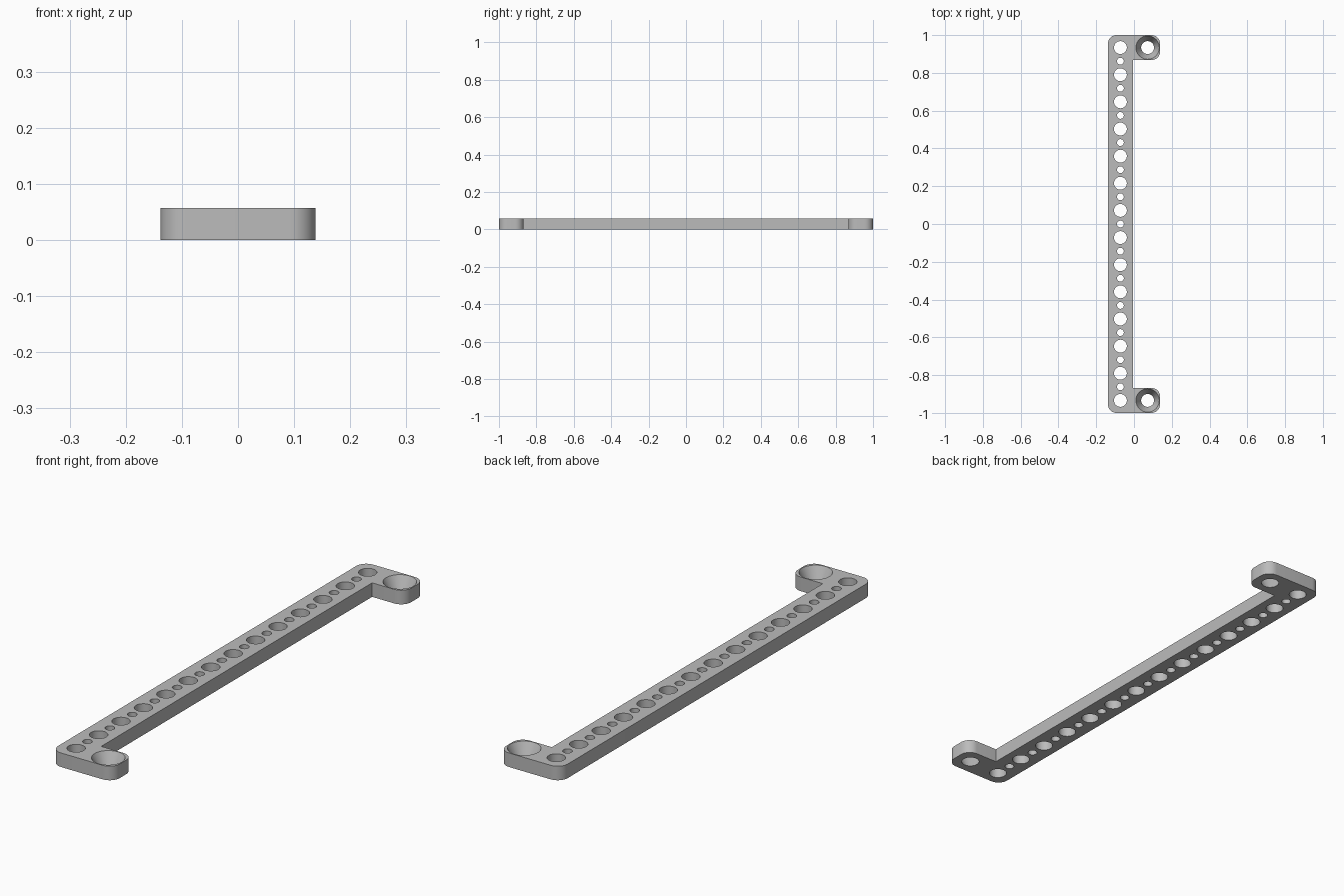
import bpy
import bmesh
from math import cos, sin, pi, radians
from mathutils import Matrix

cube = bpy.data.objects.get("Cube")
if cube:
    bpy.data.objects.remove(cube, do_unlink=True)

HEIGHT = 0.057
HALF_X, HALF_Y = 0.138, 1.0
PITCH = 2 * 0.934 / 13          # spacing of the large holes
WIDTH = 0.132                   # width of the bar and of the end tabs
HOLE_X = HALF_X - WIDTH / 2     # hole centre line, mirrored for the tabs
CORNER = 0.045
LARGE, SMALL, SINK = 0.034, 0.018, 0.062

grey = bpy.data.materials.new("grey plastic")
grey.use_nodes = True
grey.diffuse_color = (0.5, 0.5, 0.5, 1)
grey.node_tree.nodes["Principled BSDF"].inputs["Base Color"].default_value = (0.5, 0.5, 0.5, 1)


def make_object(name, bm):
    mesh = bpy.data.meshes.new(name)
    bm.to_mesh(mesh)
    bm.free()
    obj = bpy.data.objects.new(name, mesh)
    bpy.context.collection.objects.link(obj)
    mesh.materials.append(grey)
    return obj


def arc(x, y, start, steps=10):
    """Quarter circle, counter-clockwise, from the start angle in degrees."""
    angles = [radians(start) + pi / 2 * i / steps for i in range(steps + 1)]
    return [(x + CORNER * cos(a), y + CORNER * sin(a)) for a in angles]


# Bracket outline: long bar with a rounded tab at each end
cx, cy = HALF_X - CORNER, HALF_Y - CORNER
inner_x, inner_y = WIDTH - HALF_X, HALF_Y - WIDTH
outline = (arc(-cx, -cy, 180) + arc(cx, -cy, 270) + arc(cx, -inner_y - CORNER, 0)
           + [(inner_x, -inner_y), (inner_x, inner_y)]
           + arc(cx, inner_y + CORNER, 270) + arc(cx, cy, 0) + arc(-cx, cy, 90))
bm = bmesh.new()
base = bm.faces.new([bm.verts.new((x, y, 0)) for x, y in outline])
lifted = bmesh.ops.extrude_face_region(bm, geom=[base])["geom"]
bmesh.ops.translate(bm, vec=(0, 0, HEIGHT),
                    verts=[v for v in lifted if isinstance(v, bmesh.types.BMVert)])
bmesh.ops.recalc_face_normals(bm, faces=bm.faces)
bracket = make_object("mounting_bracket", bm)

# Cutters for the row of holes and the two countersunk tab holes
bm = bmesh.new()


def add_cutter(x, y, bottom, top):
    """Cone through the plate with the given radii at its two faces."""
    slope = (top - bottom) / HEIGHT
    extra = 0.02
    bmesh.ops.create_cone(bm, cap_ends=True, segments=40,
                          radius1=bottom - slope * extra, radius2=top + slope * extra,
                          depth=HEIGHT + 2 * extra,
                          matrix=Matrix.Translation((x, y, HEIGHT / 2)))


for i in range(27):
    radius = SMALL if i % 2 else LARGE
    add_cutter(-HOLE_X, (i - 13) * PITCH / 2, radius, radius)
for side in (-1, 1):
    add_cutter(HOLE_X, side * 13 * PITCH / 2, LARGE, SINK)
cutter = make_object("hole_cutter", bm)
cutter.hide_render = True

# Cut the holes, then drop the helper
cut = bracket.modifiers.new("holes", "BOOLEAN")
cut.operation = "DIFFERENCE"
cut.solver = "EXACT"
cut.object = cutter
bpy.ops.object.select_all(action="DESELECT")
bracket.select_set(True)
bpy.context.view_layer.objects.active = bracket
bpy.ops.object.modifier_apply(modifier=cut.name)
bpy.data.objects.remove(cutter, do_unlink=True)
bpy.ops.object.shade_smooth_by_angle(angle=radians(30))
